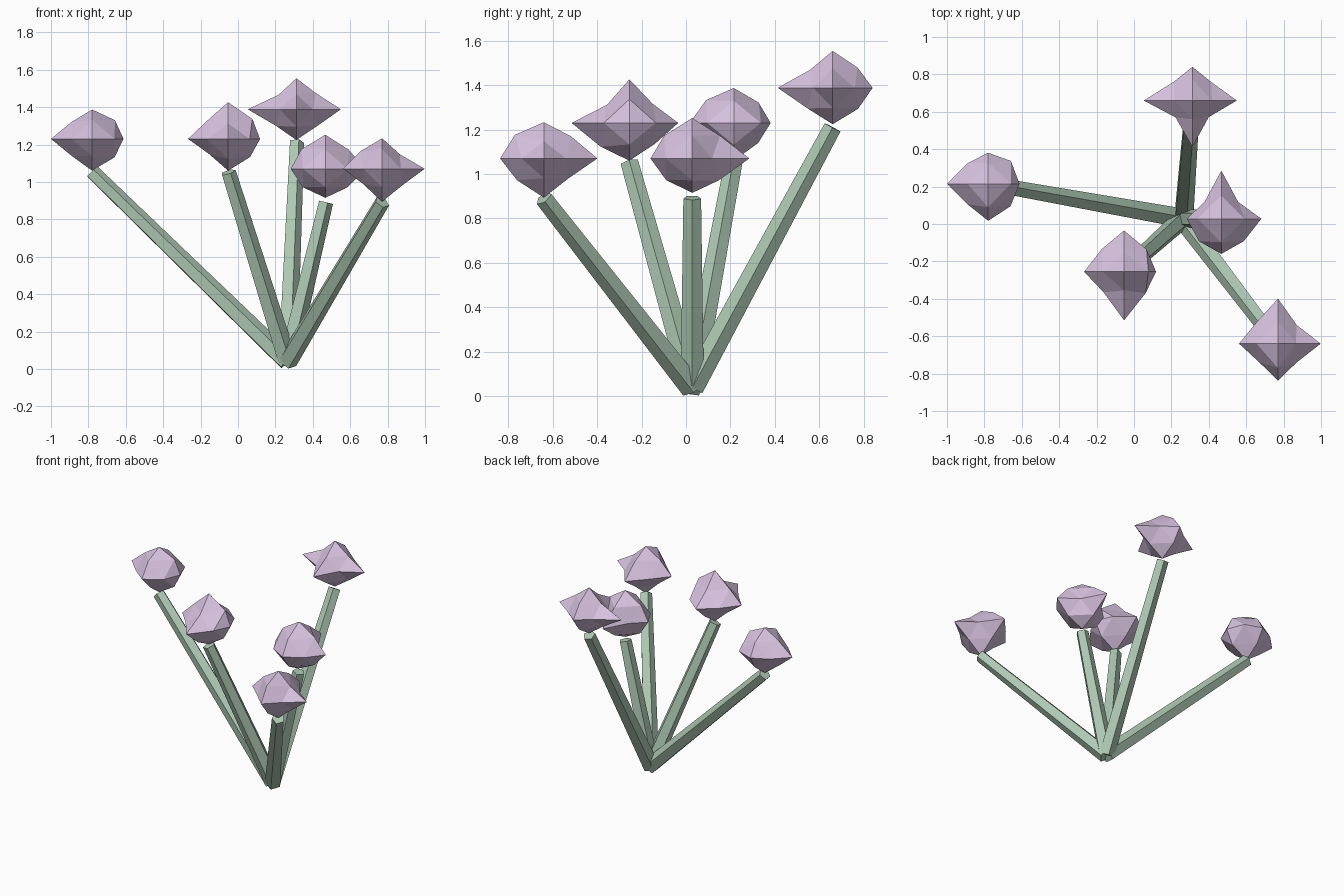
import bpy, bmesh, math
from mathutils import Vector
from itertools import product

if "Cube" in bpy.data.objects:
    bpy.data.objects.remove(bpy.data.objects["Cube"])


def material(name, col):
    m = bpy.data.materials.new(name)
    m.diffuse_color = (*col, 1)
    m.use_nodes = True
    m.node_tree.nodes["Principled BSDF"].inputs["Base Color"].default_value = m.diffuse_color
    return m


GREEN = material("stem_green", (0.42, 0.58, 0.45))
PURPLE = material("bloom_purple", (0.68, 0.54, 0.74))
ROOT = Vector((0.262, 0.028, 0.039))


def finish(bm, name, mat):
    bmesh.ops.recalc_face_normals(bm, faces=bm.faces)
    me = bpy.data.meshes.new(name)
    bm.to_mesh(me)
    bm.free()
    me.materials.append(mat)
    ob = bpy.data.objects.new(name, me)
    bpy.context.collection.objects.link(ob)


def stem(name, end):
    # tapered five-sided rod from the shared root to just under the bloom
    axis = end - ROOT
    rot = Vector((0, 0, 1)).rotation_difference(axis)
    bm = bmesh.new()
    rings = []
    for centre, r in ((ROOT, 0.055), (end, 0.042)):
        angles = [math.tau * i / 5 for i in range(5)]
        rings.append([bm.verts.new(centre + rot @ Vector((r * math.cos(a), r * math.sin(a), 0)))
                      for a in angles])
    low, top = rings
    for i in range(5):
        j = (i + 1) % 5
        bm.faces.new((low[i], low[j], top[j], top[i]))
    bm.faces.new(low)
    bm.faces.new(top)
    finish(bm, name, GREEN)


def bloom(name, centre, tips, xy, xz, yz):
    # once-divided octahedron: uneven tips (+x -x +y -y +z -z) and edge points (++ +- -+ --)
    bm = bmesh.new()
    pts = {}
    for i, d in enumerate(tips):
        k = [0, 0, 0]
        k[i // 2] = 1 - 2 * (i % 2)
        pts[tuple(k)] = Vector(k) * d
    for (a, b), vals in (((0, 1), xy), ((0, 2), xz), ((1, 2), yz)):
        for (s, t), d in zip(product((1, -1), repeat=2), vals):
            k = [0, 0, 0]
            k[a], k[b] = s, t
            pts[tuple(k)] = Vector((k[0], k[1], k[2] * 0.82)) * d
    v = {k: bm.verts.new(centre + p) for k, p in pts.items()}
    for x, y, z in product((1, -1), repeat=3):
        ab, ac, bc = v[x, y, 0], v[x, 0, z], v[0, y, z]
        for tri in ((v[x, 0, 0], ab, ac), (v[0, y, 0], bc, ab),
                    (v[0, 0, z], ac, bc), (ab, bc, ac)):
            bm.faces.new(tri)
    finish(bm, name, PURPLE)


# centre, tip lengths, then edge points in the xy, xz and yz planes
FLOWERS = [
    ((-0.78, 0.215, 1.23), (0.168, 0.22, 0.166, 0.198, 0.157, 0.17),
     (0.122, 0.12, 0.11, 0.11), (0.122, 0.12, 0.11, 0.11), (0.112, 0.11, 0.125, 0.11)),
    ((-0.053, -0.255, 1.23), (0.171, 0.214, 0.22, 0.26, 0.196, 0.17),
     (0.12, 0.115, 0.12, 0.11), (0.13, 0.118, 0.115, 0.10), (0.105, 0.115, 0.10, 0.13)),
    ((0.467, 0.028, 1.07), (0.214, 0.185, 0.257, 0.188, 0.182, 0.155),
     (0.09, 0.12, 0.09, 0.12), (0.125, 0.12, 0.128, 0.12), (0.125, 0.12, 0.126, 0.118)),
    ((0.77, -0.64, 1.07), (0.228, 0.208, 0.241, 0.197, 0.163, 0.176),
     (0.10, 0.10, 0.115, 0.10), (0.095, 0.108, 0.115, 0.10), (0.122, 0.11, 0.13, 0.12)),
    ((0.312, 0.66, 1.388), (0.238, 0.26, 0.18, 0.247, 0.166, 0.164),
     (0.10, 0.088, 0.10, 0.09), (0.105, 0.11, 0.095, 0.108), (0.112, 0.115, 0.10, 0.113)),
]

for n, (c, *shape) in enumerate(FLOWERS, 1):
    c = Vector(c)
    stem(f"stem_{n}", c - Vector((0, 0, 0.178)))
    bloom(f"bloom_{n}", c, *shape)
